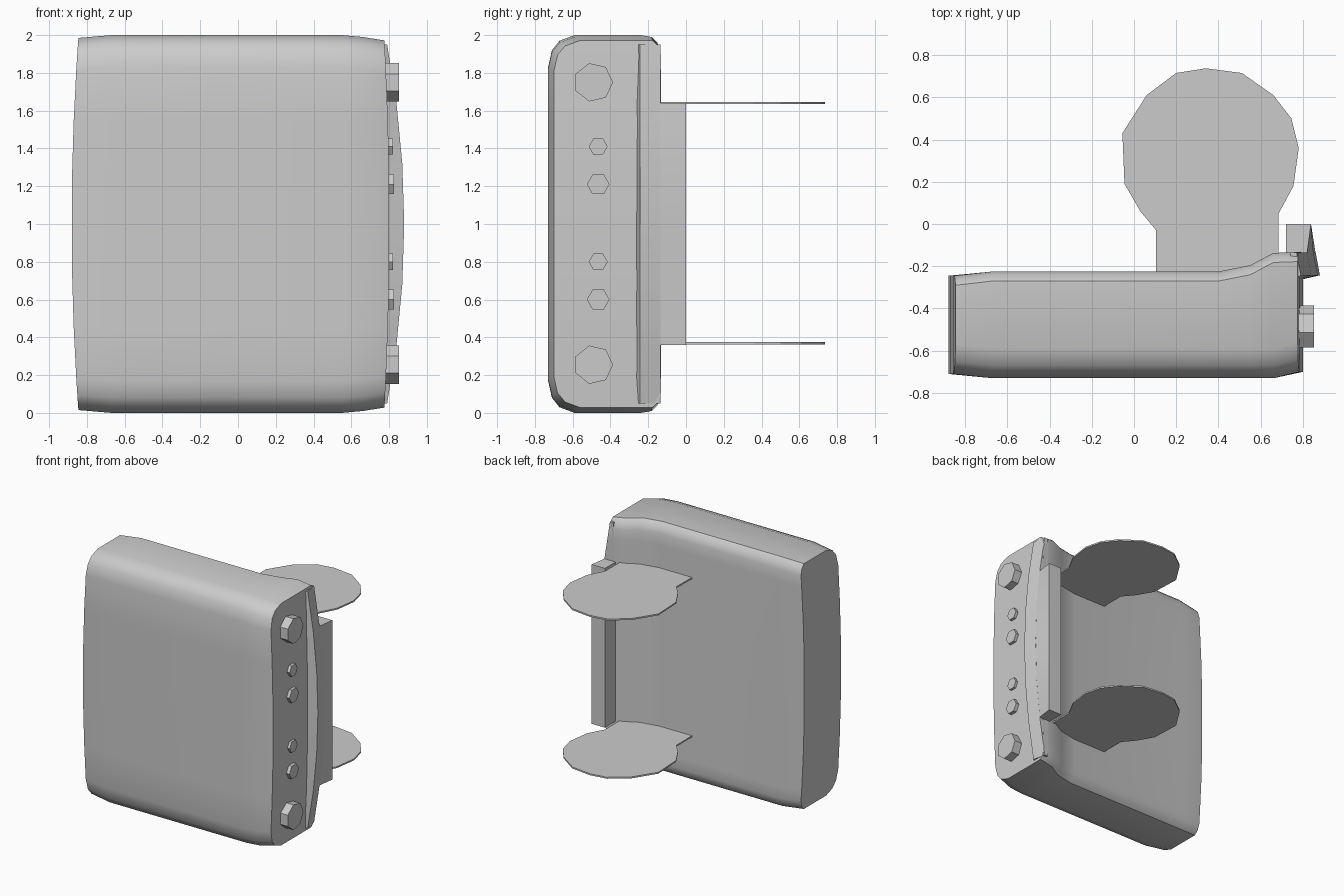
import bpy, bmesh, math

cube = bpy.data.objects.get("Cube")
if cube:
    bpy.data.objects.remove(cube, do_unlink=True)

grey = bpy.data.materials.new("plain_grey")
grey.use_nodes = True
colour = (0.6, 0.6, 0.6, 1)
grey.diffuse_color = colour
grey.node_tree.nodes["Principled BSDF"].inputs["Base Color"].default_value = colour


def finish(name, bm, smooth=None):
    bmesh.ops.recalc_face_normals(bm, faces=bm.faces)
    mesh = bpy.data.meshes.new(name)
    bm.to_mesh(mesh)
    bm.free()
    mesh.materials.append(grey)
    ob = bpy.data.objects.new(name, mesh)
    bpy.context.collection.objects.link(ob)
    if smooth:
        bpy.ops.object.select_all(action='DESELECT')
        ob.select_set(True)
        bpy.context.view_layer.objects.active = ob
        bpy.ops.object.shade_smooth_by_angle(angle=math.radians(smooth))
    return ob


def loft(name, sections, smooth=None):
    """Skin a list of equal rings and close both ends."""
    bm = bmesh.new()
    rings = [[bm.verts.new(p) for p in ring] for ring in sections]
    n = len(rings[0])
    for a, b in zip(rings, rings[1:]):
        for i in range(n):
            j = (i + 1) % n
            bm.faces.new((a[i], a[j], b[j], b[i]))
    # Caps are ladders of quads, so bowed ends stay clean
    for ring in (rings[0], rings[-1]):
        for i in range(n // 2 - 1):
            bm.faces.new((ring[i], ring[i + 1], ring[n - 2 - i], ring[n - 1 - i]))
    return finish(name, bm, smooth)


# Panel body: rows of (half height, front inset, back inset), mirrored in z
upper = [(0.25, 0, 0), (0.55, 0, 0), (0.83, 0, 0), (0.92, 0.02, 0),
         (0.97, 0.06, 0.015), (1.0, 0.14, 0.045)]
rows = [(-h, f, b) for h, f, b in reversed(upper)] + upper
# Stations: x, outward bow, height scale, front y, back y
stations = [(-0.845, -0.036, 0.985, -0.71, -0.245), (-0.67, 0, 1, -0.73, -0.225),
            (0.4, 0, 1, -0.73, -0.225), (0.55, 0, 1, -0.73, -0.195),
            (0.66, 0, 0.99, -0.73, -0.137), (0.775, 0.027, 0.972, -0.70, -0.133)]
sections = []
for x, bow, s, front, back in stations:
    front_side = [(x + bow * (1 - h * h), front + f, 1 + h * s) for h, f, b in rows]
    back_side = [(x + bow * (1 - h * h), back - b, 1 + h * s) for h, f, b in rows]
    sections.append(front_side + back_side[::-1])
loft("panel_body", sections, 32)


def crown(u):
    return 0.88 - 0.1 * u * u


# Bowed ridge along the bolted edge
heights = [-0.95, -0.64, -0.32, 0, 0.32, 0.64, 0.95]
loft("bowed_ridge", [[(0.74, -0.275, 1 + u), (crown(u), -0.243, 1 + u),
                      (crown(u) - 0.02, -0.134, 1 + u), (0.74, -0.134, 1 + u)]
                     for u in heights], 30)

# Straight bracket behind the ridge
loft("edge_bracket", [[(0.72, -0.16, 1 + u), (crown(u) - 0.02, -0.14, 1 + u),
                       (0.838, 0, 1 + u), (0.72, 0, 1 + u)]
                      for u in heights[1:-1]], 30)


# Bolts on the edge
def bolt(name, y, z, radius, top, sides):
    bm = bmesh.new()
    ring = []
    for i in range(sides):
        a = math.tau * i / sides
        ring.append(bm.verts.new((0.76, y + radius * math.cos(a), z + radius * math.sin(a))))
    base = bm.faces.new(ring)
    out = bmesh.ops.extrude_face_region(bm, geom=[base])["geom"]
    for v in out:
        if isinstance(v, bmesh.types.BMVert):
            v.co.x = top
    finish(name, bm)


for i, z in enumerate((0.255, 1.75)):
    bolt(f"large_bolt_{i + 1}", -0.49, z, 0.104, 0.852, 7)
for i, z in enumerate((0.6, 1.21)):
    bolt(f"medium_bolt_{i + 1}", -0.465, z, 0.06, 0.825, 6)
for i, z in enumerate((0.8, 1.41)):
    bolt(f"small_bolt_{i + 1}", -0.465, z, 0.05, 0.82, 6)

# Thin round paddles with a neck running into the panel
outline = [(0.105, -0.26), (0.105, -0.03), (0.03, 0.06), (-0.045, 0.19), (-0.055, 0.43),
           (0.06, 0.61), (0.2, 0.715), (0.34, 0.737), (0.51, 0.715), (0.66, 0.61),
           (0.745, 0.5), (0.78, 0.36), (0.755, 0.18), (0.685, 0.05), (0.685, -0.26)]
for name, z in (("lower_paddle", 0.362), ("upper_paddle", 1.634)):
    bm = bmesh.new()
    face = bm.faces.new([bm.verts.new((x, y, z)) for x, y in outline])
    out = bmesh.ops.extrude_face_region(bm, geom=[face])["geom"]
    bmesh.ops.translate(bm, vec=(0, 0, 0.012),
                        verts=[v for v in out if isinstance(v, bmesh.types.BMVert)])
    finish(name, bm)
